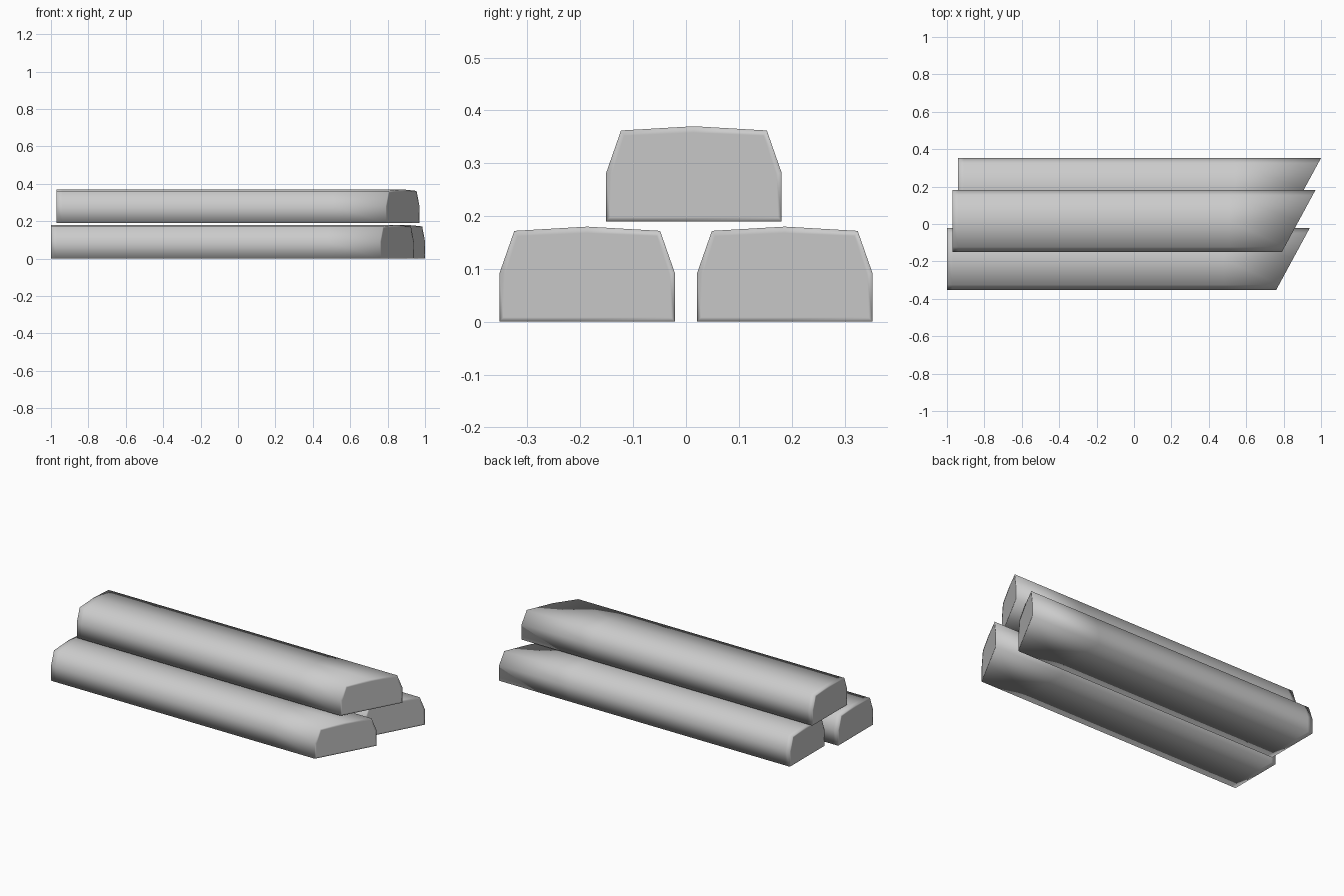
import bpy, bmesh

if "Cube" in bpy.data.objects:
    bpy.data.objects.remove(bpy.data.objects["Cube"])

# Cross-section of one ingot: flat base, chamfered shoulders, slight crown
PROFILE = [(-0.166, 0), (0.166, 0), (0.166, 0.092), (0.138, 0.172),
           (0, 0.18), (-0.138, 0.172), (-0.166, 0.092)]
LENGTH = 1.94
MITRE = 0.18 / 0.332


def make_bar(name, x0, y0, z0):
    bm = bmesh.new()
    # Square end, two plain loops, then the angled end
    rings = []
    for x, slant in ((0, 0), (0.03, 0), (1.48, 0), (LENGTH, MITRE)):
        rings.append([bm.verts.new((x0 + x + slant * (y - 0.166), y0 + y, z0 + z))
                      for y, z in PROFILE])
    n = len(PROFILE)
    for a, b in zip(rings, rings[1:]):
        for i in range(n):
            j = (i + 1) % n
            bm.faces.new((a[i], a[j], b[j], b[i]))
    caps = [bm.faces.new(rings[0]), bm.faces.new(rings[-1])]
    bmesh.ops.recalc_face_normals(bm, faces=bm.faces)
    # Narrow border keeps the end caps flat under smooth shading
    bmesh.ops.inset_individual(bm, faces=caps, thickness=0.012)
    for f in bm.faces:
        f.smooth = True
    mesh = bpy.data.meshes.new(name)
    bm.to_mesh(mesh)
    bm.free()
    obj = bpy.data.objects.new(name, mesh)
    bpy.context.collection.objects.link(obj)
    return obj


# Two bars side by side with a third stacked on top
make_bar("front_bar", -1.0, -0.187, 0)
make_bar("back_bar", -0.94, 0.187, 0)
make_bar("top_bar", -0.97, 0.015, 0.19)
